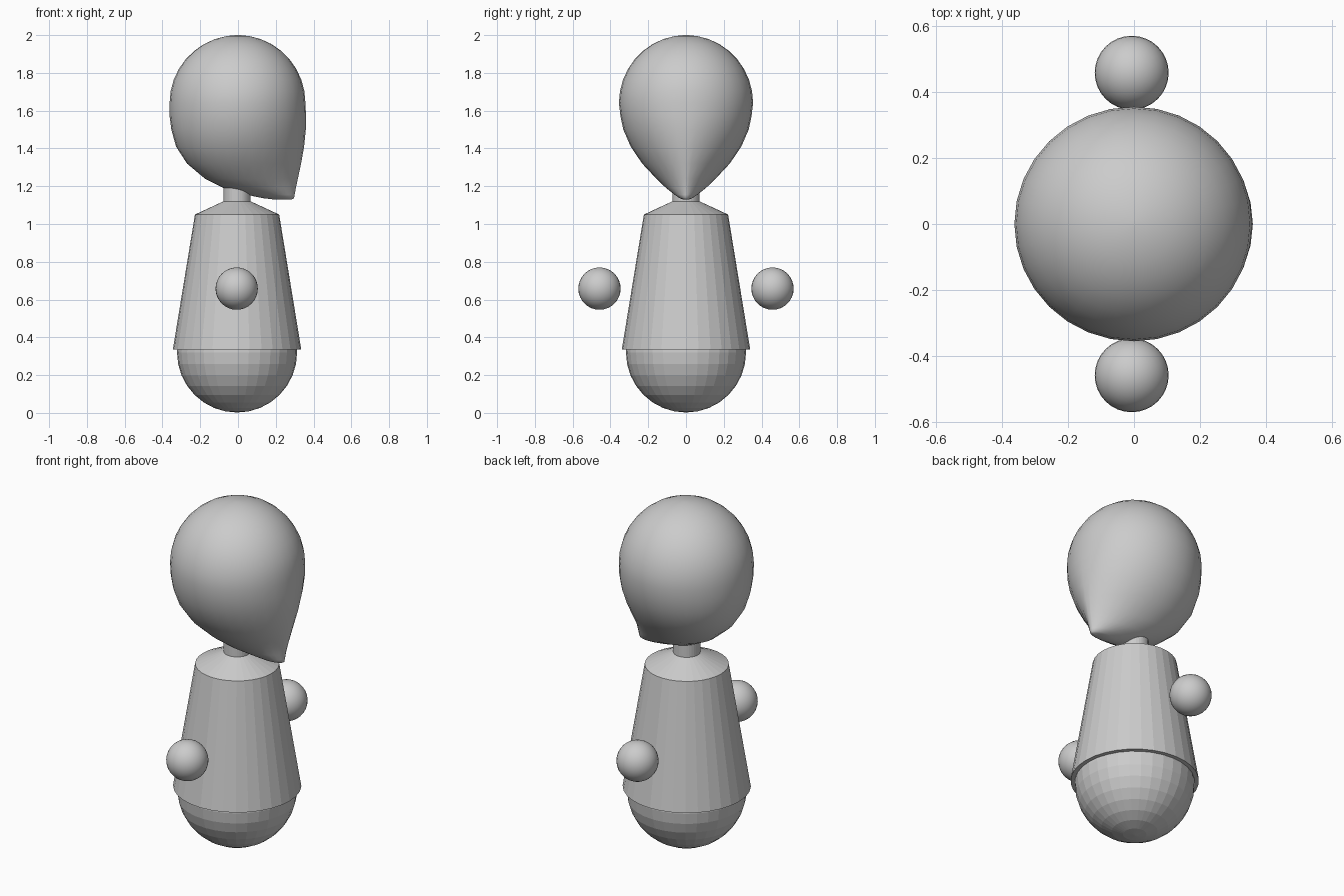
import bpy, bmesh
from math import cos, sin, pi, sqrt

if "Cube" in bpy.data.objects:
    bpy.data.objects.remove(bpy.data.objects["Cube"])

CX = -0.005
SEG = 32


def add_mesh(name, bm, smooth=False):
    bmesh.ops.recalc_face_normals(bm, faces=bm.faces[:])
    mesh = bpy.data.meshes.new(name)
    bm.to_mesh(mesh)
    bm.free()
    for p in mesh.polygons:
        p.use_smooth = smooth
    ob = bpy.data.objects.new(name, mesh)
    bpy.context.collection.objects.link(ob)
    return ob


def loft(name, rings, smooth=False):
    """Skin a list of closed point rings and cap both ends."""
    bm = bmesh.new()
    loops = [[bm.verts.new(p) for p in ring] for ring in rings]
    for a, b in zip(loops, loops[1:]):
        for i in range(SEG):
            j = (i + 1) % SEG
            bm.faces.new((a[i], a[j], b[j], b[i]))
    bm.faces.new(loops[0])
    bm.faces.new(loops[-1])
    return add_mesh(name, bm, smooth)


def circle(r, z):
    return [(CX + r * cos(2 * pi * i / SEG), r * sin(2 * pi * i / SEG), z) for i in range(SEG)]


def ball(name, r, loc, smooth):
    bm = bmesh.new()
    bmesh.ops.create_uvsphere(bm, u_segments=SEG, v_segments=16, radius=r)
    ob = add_mesh(name, bm, smooth)
    ob.location = loc
    return ob


def head_ring(z, back, front, width, mid, pinch):
    ring = []
    for i in range(SEG):
        t = 2 * pi * i / SEG
        c, s = cos(t), sin(t)
        k = abs(s) ** (pinch if c > 0 else 1.0)
        x = mid + c * ((front - mid) if c > 0 else (mid - back))
        ring.append((x, width * k * (1 if s >= 0 else -1), z))
    return ring


# Rounded base under the robe
ball("base_ball", 0.318, (CX, 0, 0.32), False)

# Tapered robe with sloping shoulders, and neck
loft("body", [circle(0.34, 0.335), circle(0.223, 1.05), circle(0.072, 1.12)])
loft("neck", [circle(0.072, 1.10), circle(0.072, 1.22)])

# Floating hands
for side, name in ((-1, "hand_right"), (1, "hand_left")):
    ball(name, 0.112, (-0.007, side * 0.458, 0.658), True)

# Head: lower sections narrow into a chin pulled forward to +x
sections = [  # z, back, front, half width, widest x, front pinch
    (1.130, 0.190, 0.285, 0.015, 0.25, 1.0),
    (1.137, 0.130, 0.297, 0.035, 0.22, 1.1),
    (1.155, 0.045, 0.300, 0.060, 0.18, 1.2),
    (1.190, -0.075, 0.306, 0.105, 0.10, 1.3),
    (1.240, -0.175, 0.317, 0.157, 0.04, 1.35),
    (1.320, -0.270, 0.334, 0.232, 0.01, 1.3),
    (1.410, -0.328, 0.350, 0.293, 0.0, 1.2),
    (1.500, -0.353, 0.359, 0.332, 0.0, 1.1),
    (1.570, -0.362, 0.360, 0.347, 0.0, 1.03),
]
rings = [head_ring(*s) for s in sections]
for k in range(0, 9):
    a = (k + 0.02) / 9 * pi / 2
    r = 0.357 * cos(a)
    rings.append(head_ring(1.64 + 0.36 * sin(a), -r * 1.015, r, r * 0.995, 0.0, 1.0))
rings.append(head_ring(2.0, -0.012, 0.012, 0.012, 0.0, 1.0))
loft("head", rings, True)
